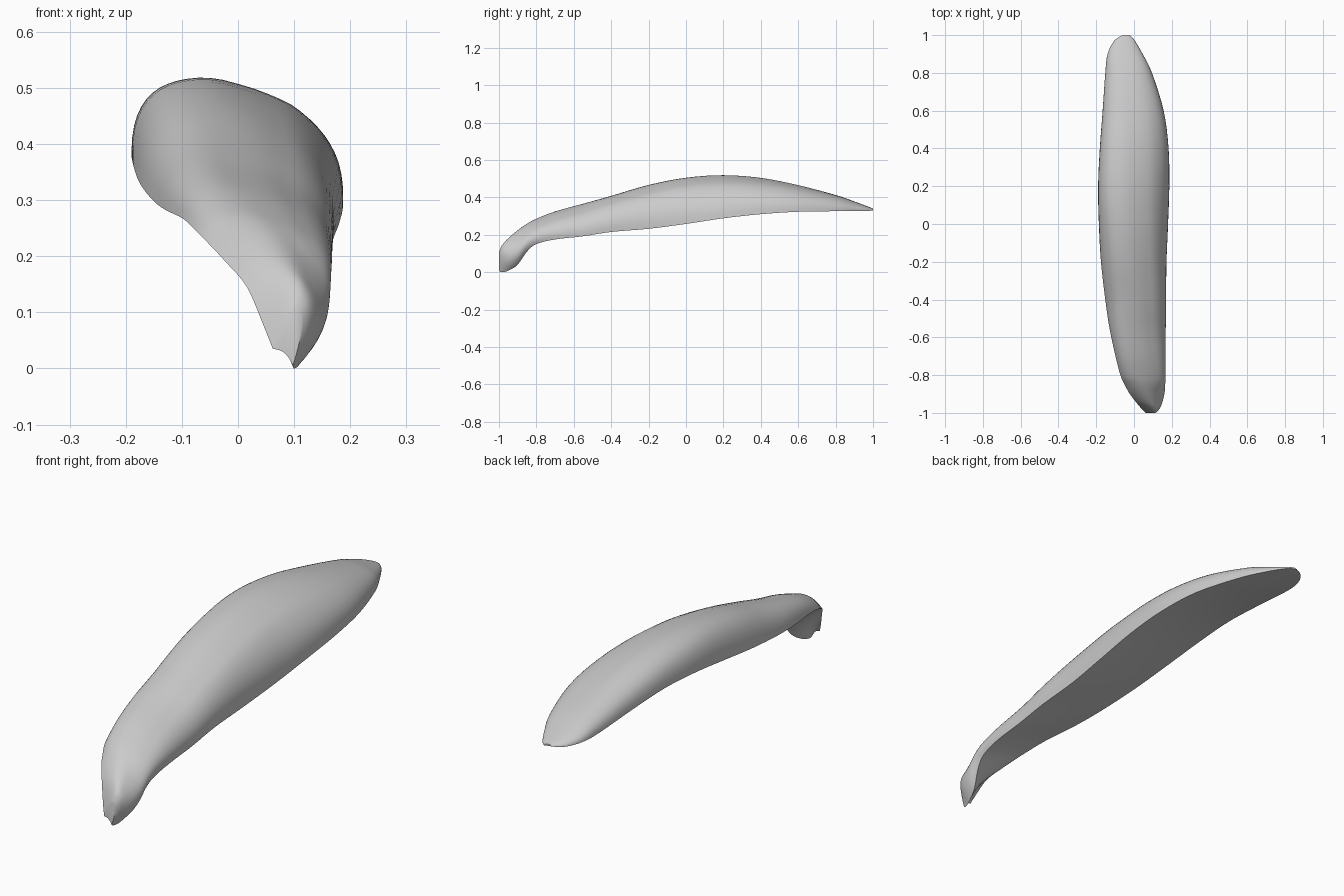
import bpy, bmesh, math
from mathutils import Vector

if "Cube" in bpy.data.objects:
    bpy.data.objects.remove(bpy.data.objects["Cube"])

# Stations along the body: y, left x, left z, right x, right z, top z, widest x
S = [
    (-1.00, .062, .035, .098, .006, .105, .112),
    (-.985, .046, .075, .100, .00, .138, .128),
    (-.95, .016, .145, .110, .008, .176, .144),
    (-.90, -.022, .19, .125, .04, .218, .155),
    (-.85, -.050, .22, .146, .11, .254, .160),
    (-.80, -.072, .243, .157, .15, .281, .163),
    (-.70, -.098, .267, .164, .175, .320, .166),
    (-.55, -.130, .283, .166, .192, .362, .167),
    (-.40, -.152, .30, .167, .215, .405, .169),
    (-.20, -.175, .33, .170, .232, .463, .173),
    (.00, -.186, .36, .180, .258, .501, .183),
    (.20, -.190, .385, .187, .288, .514, .190),
    (.40, -.181, .39, .183, .31, .50, .187),
    (.60, -.166, .37, .157, .323, .463, .159),
    (.80, -.152, .345, .095, .326, .412, .096),
    (.90, -.140, .338, .046, .328, .378, .047),
    (.97, -.105, .334, .005, .328, .352, .006),
    (1.00, -.060, .334, -.022, .329, .340, -.021),
]
SUB, TOP, UNDER = 4, 28, 10


def spline(i, t):
    """Smooth interpolation between stations."""
    p = [S[max(0, min(len(S) - 1, i + k))] for k in (-1, 0, 1, 2)]
    return [.5 * (2 * b + (c - a) * t + (2 * a - 5 * b + 4 * c - d) * t * t
                  + (3 * b - a - 3 * c + d) * t ** 3) for a, b, c, d in zip(*p)]


def reach(limit, a, b):
    """Bulge needed for an arch over a..b to touch the given limit."""
    return math.sqrt(max((limit - (a + b) / 2) ** 2 - ((a - b) / 2) ** 2, 0))


def section(y, xl, zl, xr, zr, zt, xm):
    """Domed upper side over a nearly flat, slightly hollow underside."""
    h, s = max(reach(zt, zl, zr), .008), reach(xm, xl, xr)
    s *= min(1, max(0, (.1 - y) / .6)) * .9 + .1
    fade = max(0, 1 - y * y)
    pts = []

    def point(f, rise, dz=0):
        return Vector((xl + (xr - xl) * f + s * rise, y,
                       zl + (zr - zl) * f + h * rise + dz))

    for k in range(TOP + 1):
        a = math.pi * k / TOP
        u = -math.copysign(abs(math.cos(a)) ** .86, math.cos(a))
        # long shallow grooves in the skin
        groove = fade * math.sin(a) * (.002 * math.exp(-((u - .33) / .08) ** 2)
                                       + .001 * math.sin(9 * u + 3 * y))
        pts.append(point((u + 1) / 2, max(math.sin(a), 0) ** .82, -groove))
    for k in range(1, UNDER):
        f = 1 - k / UNDER
        pts.append(point(f, .09 * math.sin(math.pi * f)))
    return pts


# Curved tapering body with the hooked front end
bm = bmesh.new()
rows = [spline(i, j / SUB) for i in range(len(S) - 1) for j in range(SUB)] + [S[-1]]
rings = [[bm.verts.new(p) for p in section(*r)] for r in rows]
n = len(rings[0])
for a, b in zip(rings, rings[1:]):
    for k in range(n):
        bm.faces.new((a[k], a[(k + 1) % n], b[(k + 1) % n], b[k]))
bm.faces.new(rings[0])
bm.faces.new(rings[-1])
bmesh.ops.recalc_face_normals(bm, faces=bm.faces)
low = min(v.co.z for v in bm.verts)
for v in bm.verts:
    v.co.z -= low
mesh = bpy.data.meshes.new("curved_body")
bm.to_mesh(mesh)
bm.free()
body = bpy.data.objects.new("curved_body", mesh)
bpy.context.collection.objects.link(body)

# Smooth skin with a crease along the lower rim
bpy.context.view_layer.objects.active = body
body.select_set(True)
bpy.ops.object.shade_smooth_by_angle(angle=math.radians(45))
